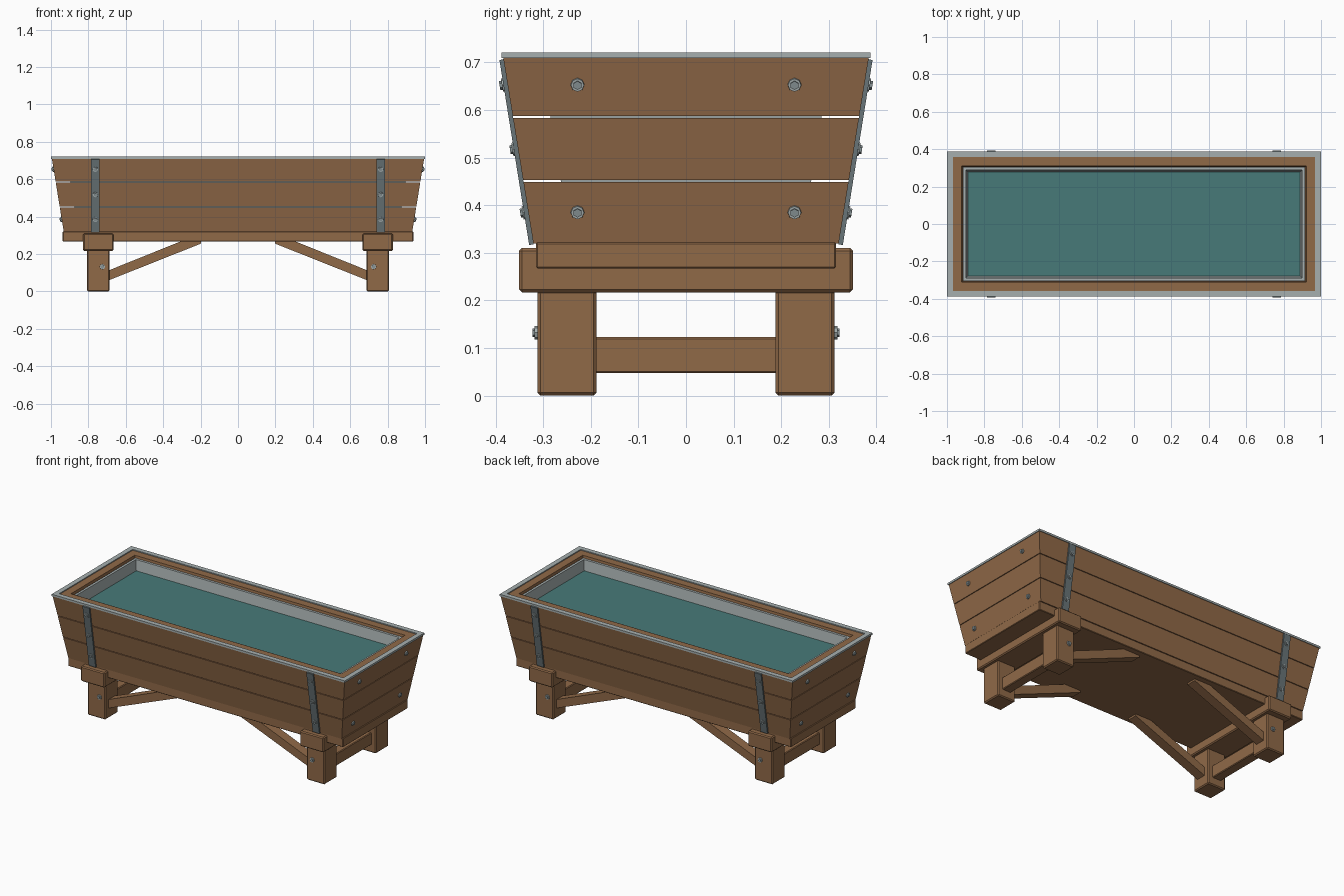
import bpy, bmesh
from mathutils import Vector

cube = bpy.data.objects.get("Cube")
if cube:
    bpy.data.objects.remove(cube, do_unlink=True)


def material(name, r, g, b):
    m = bpy.data.materials.new(name)
    m.use_nodes = True
    m.diffuse_color = (r, g, b, 1)
    m.node_tree.nodes["Principled BSDF"].inputs["Base Color"].default_value = (r, g, b, 1)
    return m


WOOD = material("brown wood", 0.28, 0.142, 0.064)
TRIM = material("pale metal", 0.38, 0.43, 0.43)
STEEL = material("strap steel", 0.14, 0.178, 0.188)
BOLT = material("bolt steel", 0.25, 0.30, 0.31)
WATER = material("teal water", 0.064, 0.195, 0.19)

FLOOR_Z, RIM_Z = 0.32, 0.71
SLOPE = 0.162


def finish(name, bm, mats, bevel=0):
    bmesh.ops.recalc_face_normals(bm, faces=bm.faces)
    mesh = bpy.data.meshes.new(name)
    bm.to_mesh(mesh)
    bm.free()
    for mat in mats:
        mesh.materials.append(mat)
    ob = bpy.data.objects.new(name, mesh)
    bpy.context.collection.objects.link(ob)
    if bevel:
        mod = ob.modifiers.new("worn edges", "BEVEL")
        mod.width = bevel
        mod.segments = 1
    return ob


def box(name, x, y, z, mat, bevel=0):
    """Box from (low, high) ranges on each axis."""
    bm = bmesh.new()
    bmesh.ops.create_cube(bm, size=1)
    for v in bm.verts:
        v.co = Vector([(r[0] + r[1]) / 2 + c * (r[1] - r[0]) for r, c in zip((x, y, z), v.co)])
    return finish(name, bm, [mat], bevel)


def prism(name, points, place, low, high, mat, bevel=0):
    """Extrude a 2D profile; place(u, v, depth) gives the 3D position."""
    bm = bmesh.new()
    ends = [[bm.verts.new(place(u, v, d)) for u, v in points] for d in (low, high)]
    bm.faces.new(ends[0])
    bm.faces.new(ends[1])
    for i in range(len(points)):
        j = (i + 1) % len(points)
        bm.faces.new((ends[0][i], ends[0][j], ends[1][j], ends[1][i]))
    return finish(name, bm, [mat], bevel)


def frame(name, z0, z1, hx, hy, thick, mat, slope=SLOPE):
    """Flared rectangular ring; hx, hy are its outer half sizes at the rim height."""
    bm = bmesh.new()
    loops = []
    for z, inset in ((z0, 0), (z1, 0), (z1, thick), (z0, thick)):
        d = slope * (z - RIM_Z) - inset
        loops.append([bm.verts.new((sx * (hx + d), sy * (hy + d), z))
                      for sx, sy in ((-1, -1), (1, -1), (1, 1), (-1, 1))])
    for k in range(4):
        a, b = loops[k], loops[(k + 1) % 4]
        for i in range(4):
            j = (i + 1) % 4
            bm.faces.new((a[i], a[j], b[j], b[i]))
    return finish(name, bm, [mat])


def bolt(name, pos, normal):
    """Pale washer with a smaller hex head along the normal."""
    bm = bmesh.new()
    rot = Vector(normal).to_track_quat("Z", "Y").to_matrix().to_4x4()
    for index, (radius, depth, sides) in enumerate(((0.015, 0.009, 8), (0.01, 0.014, 6))):
        made = bmesh.ops.create_cone(bm, cap_ends=True, segments=sides, radius1=radius,
                                     radius2=radius * 0.92, depth=depth)
        bmesh.ops.translate(bm, verts=made["verts"], vec=(0, 0, depth / 2 - 0.003))
        for face in {f for v in made["verts"] for f in v.link_faces}:
            face.material_index = index
    bmesh.ops.transform(bm, matrix=rot, verts=bm.verts)
    bmesh.ops.translate(bm, verts=bm.verts, vec=pos)
    return finish(name, bm, [TRIM, BOLT])


# Flared trough walls, three plank courses with open gaps between them
HX, HY = 0.995, 0.384
for i, (low, high) in enumerate(((FLOOR_Z, 0.449), (0.453, 0.583), (0.587, 0.715))):
    frame(f"plank_course_{i + 1}", low, high, HX, HY, 0.074, WOOD)

# Rim trim, liner and water
frame("rim_trim", 0.709, 0.721, 0.999, 0.388, 0.03, TRIM, slope=0)
frame("metal_liner", FLOOR_Z, 0.703, 0.915, 0.305, 0.015, TRIM)
box("water", (-0.889, 0.889), (-0.279, 0.279), (0.62, 0.64), WATER)

# Floor board
box("floor_board", (-0.937, 0.937), (-0.315, 0.315), (0.267, 0.322), WOOD, 0.003)

for sx in (-1, 1):
    end = "left" if sx > 0 else "right"
    mid = sx * 0.747

    # Cross beam and lower stretcher between each pair of legs
    box(f"{end}_cross_beam", (mid - 0.081, mid + 0.081), (-0.351, 0.351), (0.217, 0.31), WOOD, 0.006)
    box(f"{end}_stretcher", (mid - 0.03, mid + 0.03), (-0.2, 0.2), (0.047, 0.123), WOOD, 0.004)

    for sy in (-1, 1):
        label = f"{end}_{'front' if sy < 0 else 'back'}"
        yc = sy * 0.25

        # Leg with its bolt
        box(f"{label}_leg", (mid - 0.061, mid + 0.061), (yc - 0.062, yc + 0.062), (0, 0.222), WOOD, 0.006)
        bolt(f"{label}_leg_bolt", (sx * 0.725, sy * 0.312, 0.132), (0, sy, 0))

        # Slanted brace from the leg up to the floor board
        prism(f"{label}_brace", ((0.69, 0.06), (0.69, 0.113), (0.30, 0.27), (0.197, 0.27), (0.197, 0.256)),
              lambda u, v, d: (sx * u, d, v), yc - 0.03, yc + 0.03, WOOD)

        # Steel strap lying on the sloped wall
        y0, y1 = HY + SLOPE * (0.318 - RIM_Z), HY - 0.001
        prism(f"{label}_strap", ((y0, 0.318), (y0 + 0.009, 0.316), (y1 + 0.009, 0.705), (y1, 0.707)),
              lambda u, v, d: (d, sy * u, v), sx * 0.763 - 0.023, sx * 0.763 + 0.023, STEEL)
        for i, z in enumerate((0.385, 0.518, 0.653)):
            y = HY + SLOPE * (z - RIM_Z) + 0.006
            bolt(f"{label}_strap_bolt_{i + 1}", (sx * 0.763, sy * y, z), (0, sy, -SLOPE))

        # Bolts in the end wall
        for i, z in enumerate((0.385, 0.653)):
            x = HX + SLOPE * (z - RIM_Z)
            bolt(f"{label}_end_bolt_{i + 1}", (sx * x, sy * 0.228, z), (sx, 0, -SLOPE))
